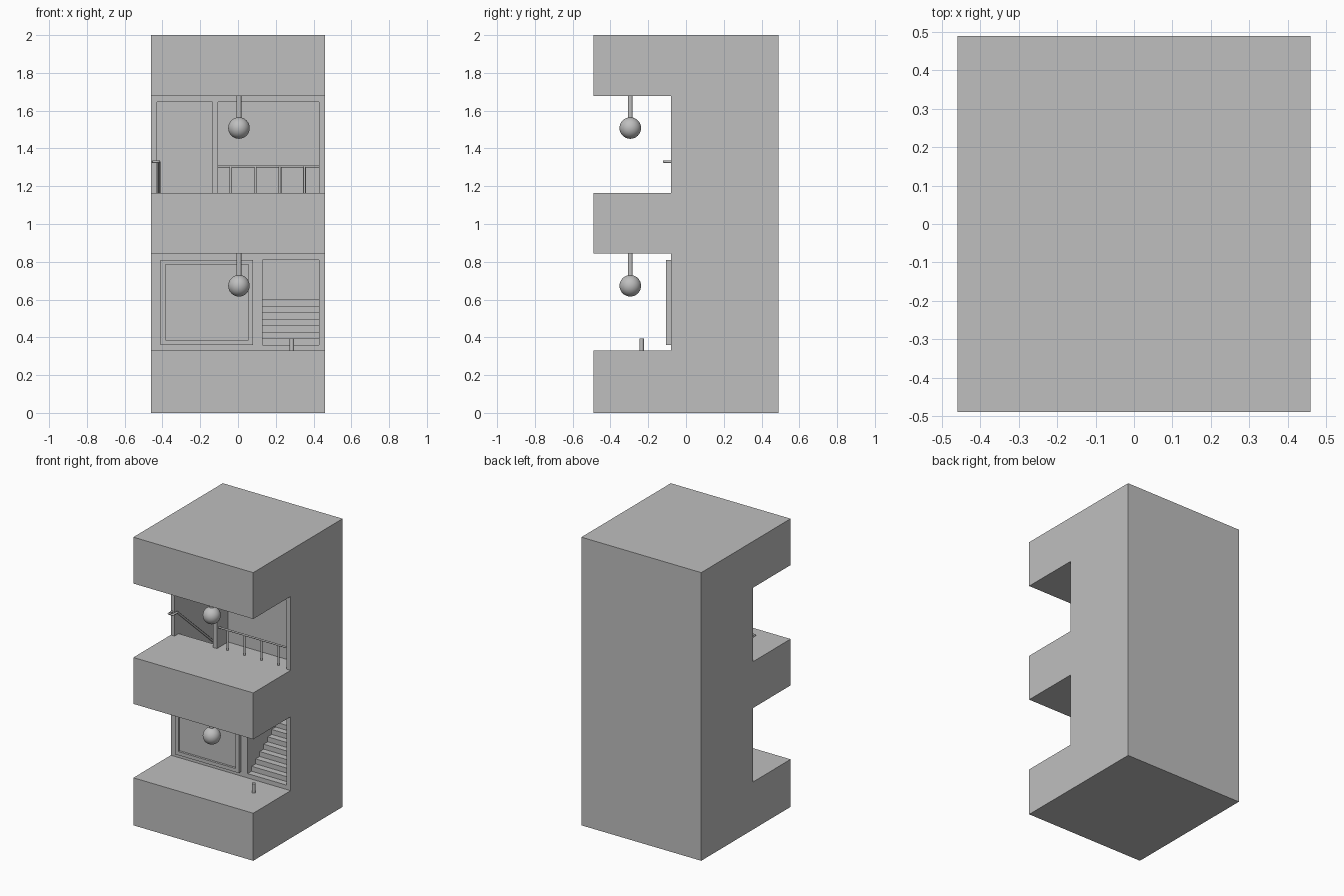
import bpy, bmesh
from mathutils import Vector

old = bpy.data.objects.get("Cube")
if old:
    bpy.data.objects.remove(old, do_unlink=True)

# One plain grey material
grey = bpy.data.materials.new("plain_grey")
grey.use_nodes = True
colour = (0.52, 0.52, 0.52, 1)
grey.diffuse_color = colour
grey.node_tree.nodes["Principled BSDF"].inputs["Base Color"].default_value = colour

WALL = -0.08            # front plane of the rear block
LOW, HIGH = 0.33, 1.165  # floor heights
ROOM = 0.513            # open height of each storey


def finish(name, bm):
    bmesh.ops.recalc_face_normals(bm, faces=bm.faces)
    mesh = bpy.data.meshes.new(name)
    bm.to_mesh(mesh)
    bm.free()
    mesh.materials.append(grey)
    ob = bpy.data.objects.new(name, mesh)
    bpy.context.collection.objects.link(ob)
    return ob


def extrude_x(name, profile, x0, x1):
    """Extrude a (y, z) outline from x0 to x1."""
    bm = bmesh.new()
    face = bm.faces.new([bm.verts.new((x0, y, z)) for y, z in profile])
    out = bmesh.ops.extrude_face_region(bm, geom=[face])
    moved = [v for v in out["geom"] if isinstance(v, bmesh.types.BMVert)]
    bmesh.ops.translate(bm, verts=moved, vec=(x1 - x0, 0, 0))
    return finish(name, bm)


def box(name, x0, x1, y0, y1, z0, z1):
    return extrude_x(name, [(y0, z0), (y1, z0), (y1, z1), (y0, z1)], x0, x1)


def rod(name, a, b, radius, sides=16):
    a, b = Vector(a), Vector(b)
    bm = bmesh.new()
    bmesh.ops.create_cone(bm, cap_ends=True, segments=sides, radius1=radius,
                          radius2=radius, depth=(b - a).length)
    bm.transform((b - a).to_track_quat("Z", "Y").to_matrix().to_4x4())
    bmesh.ops.translate(bm, verts=bm.verts, vec=(a + b) / 2)
    ob = finish(name, bm)
    smooth(ob)
    return ob


def smooth(ob):
    bpy.ops.object.select_all(action="DESELECT")
    ob.select_set(True)
    bpy.context.view_layer.objects.active = ob
    bpy.ops.object.shade_smooth_by_angle()


def cut(target, cutter):
    cutter.hide_render = True
    mod = target.modifiers.new("cut", "BOOLEAN")
    mod.operation, mod.solver, mod.object = "DIFFERENCE", "EXACT", cutter
    bpy.context.view_layer.objects.active = target
    bpy.ops.object.modifier_apply(modifier=mod.name)
    bpy.data.objects.remove(cutter, do_unlink=True)


def stair_void(name, z, rise, count, tread, top, x0, x1):
    """Empty space above a flight of steps."""
    outline = [(WALL - 0.03, top), (WALL - 0.03, z)]
    y = WALL + tread
    for _ in range(count):
        outline += [(y, z), (y, z + rise)]
        y, z = y + tread, z + rise
    outline += [(0.44, z), (0.44, top)]
    return extrude_x(name, outline, x0, x1)


# Main block: three deep slabs joined by a rear block
outline = [(0.49, 0), (0.49, 2), (-0.49, 2)]
for floor in (HIGH, LOW):
    outline += [(-0.49, floor + ROOM), (WALL, floor + ROOM), (WALL, floor), (-0.49, floor)]
outline.append((-0.49, 0))
body = extrude_x("building_body", outline, -0.46, 0.46)

# Rising stairs below, descending stairs and balcony recess above
cut(body, stair_void("lower_stair_void", 0.36, 0.0343, 7, 0.044, 0.81, 0.13, 0.43))
cut(body, stair_void("upper_stair_void", HIGH, -0.0343, 9, 0.044, 1.645, -0.43, -0.135))
cut(body, box("balcony_void", -0.105, 0.43, WALL - 0.03, 0.04, HIGH, 1.645))

# Framed panel on the lower wall
frame = box("panel_frame", -0.41, 0.08, -0.105, WALL, 0.36, 0.81)
cut(frame, box("panel_void", -0.385, 0.055, -0.12, -0.09, 0.385, 0.785))

# Hanging globe lamps
for level, floor in (("lower", LOW), ("upper", HIGH)):
    ceiling = floor + ROOM
    centre = Vector((0.005, -0.295, ceiling - 0.17))
    rod(level + "_lamp_stem", centre, (0.005, -0.295, ceiling), 0.013)
    bm = bmesh.new()
    bmesh.ops.create_uvsphere(bm, u_segments=32, v_segments=16, radius=0.057)
    bmesh.ops.translate(bm, verts=bm.verts, vec=centre)
    smooth(finish(level + "_lamp_globe", bm))

# Balcony railing
rod("balcony_rail", (-0.105, -0.06, 1.305), (0.43, -0.06, 1.305), 0.006)
for i in range(4):
    x = -0.038 + i * 0.13
    rod("balcony_post", (x, -0.06, HIGH), (x, -0.06, 1.305), 0.007)

# Stair handrail that returns to the wall
points = [(-0.449, WALL, 1.33), (-0.449, -0.118, 1.33), (-0.418, -0.118, 1.33),
          (-0.418, -0.07, 1.33), (-0.418, 0.34, 0.965)]
curve = bpy.data.curves.new("stair_handrail", "CURVE")
curve.dimensions = "3D"
curve.bevel_depth = 0.007
curve.bevel_resolution = 3
curve.use_fill_caps = True
spline = curve.splines.new("POLY")
spline.points.add(len(points) - 1)
for p, co in zip(spline.points, points):
    p.co = (*co, 1)
curve.materials.append(grey)
bpy.context.collection.objects.link(bpy.data.objects.new("stair_handrail", curve))

# Short post on the lower floor
rod("floor_post", (0.285, -0.235, LOW), (0.285, -0.235, 0.395), 0.012)
